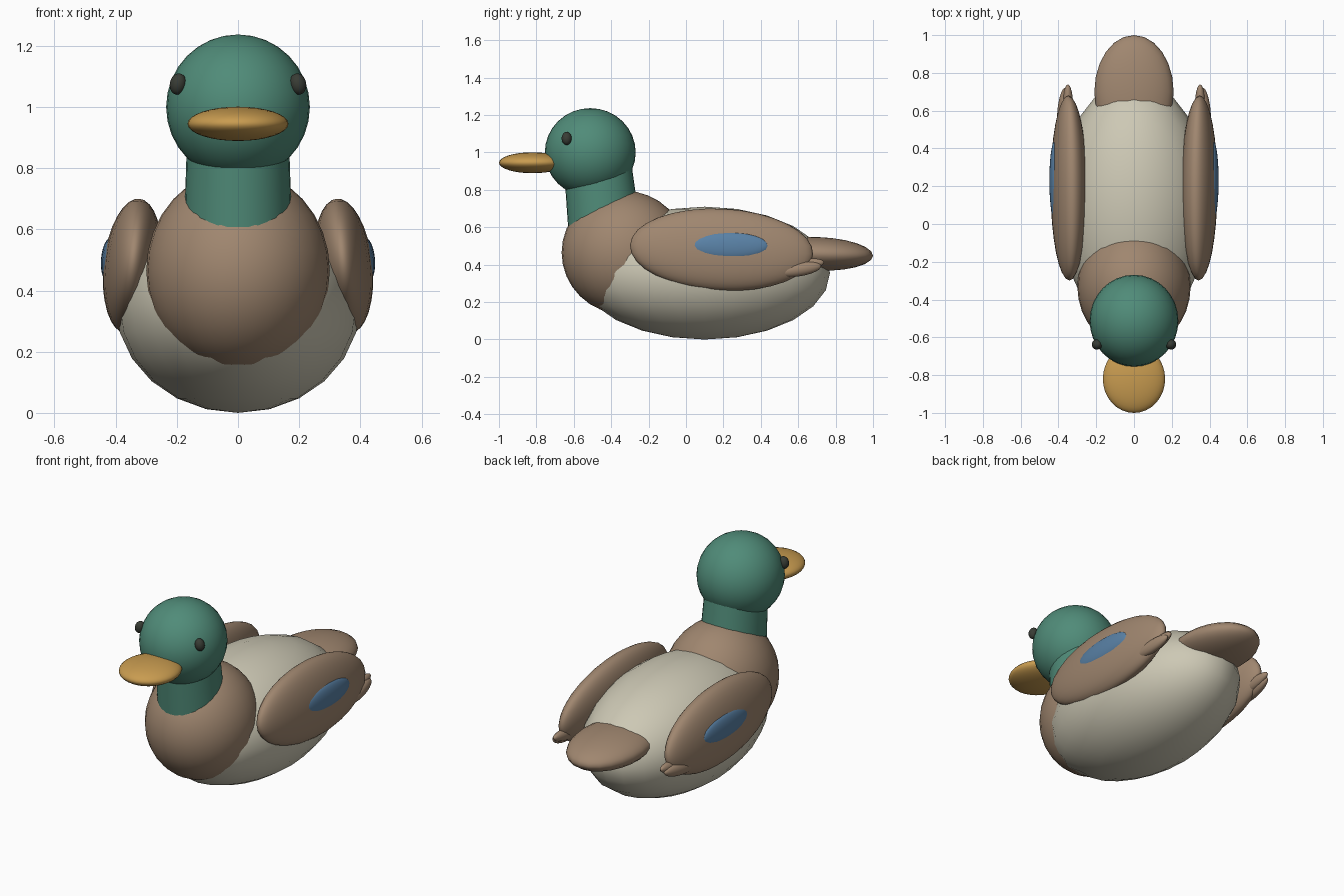
import bpy
from math import radians
from mathutils import Vector

if "Cube" in bpy.data.objects:
    bpy.data.objects.remove(bpy.data.objects["Cube"])


def material(name, rgb):
    m = bpy.data.materials.new(name)
    m.diffuse_color = (*rgb, 1)
    m.use_nodes = True
    m.node_tree.nodes["Principled BSDF"].inputs["Base Color"].default_value = m.diffuse_color
    return m


GREEN = material("green", (0.08, 0.26, 0.19))
BROWN = material("brown", (0.35, 0.24, 0.16))
CREAM = material("cream", (0.61, 0.58, 0.46))
ORANGE = material("orange", (0.58, 0.33, 0.08))
BLUE = material("blue", (0.10, 0.22, 0.38))
DARK = material("dark", (0.04, 0.045, 0.035))


def finish(name, mat):
    ob = bpy.context.object
    ob.name = name
    ob.data.materials.append(mat)
    bpy.ops.object.shade_smooth()
    return ob


def ellipsoid(name, center, radii, mat, rot=(0, 0, 0), segs=24, rings=12):
    bpy.ops.mesh.primitive_uv_sphere_add(segments=segs, ring_count=rings, radius=1, location=center,
                                         rotation=[radians(a) for a in rot])
    bpy.context.object.scale = radii
    return finish(name, mat)


def pair(name, center, radii, mat, rot=(0, 0, 0), **kw):
    # right part and its mirror image on the left
    for side, s in (("right", 1), ("left", -1)):
        ellipsoid(f"{side}_{name}", (s * center[0], center[1], center[2]), radii, mat,
                  (rot[0], s * rot[1], s * rot[2]), **kw)


# Body, chest and tail
ellipsoid("body", (0, 0.10, 0.355), (0.40, 0.67, 0.355), CREAM)
ellipsoid("chest", (0, -0.33, 0.465), (0.30, 0.335, 0.33), BROWN, segs=32, rings=16)
ellipsoid("tail", (0, 0.70, 0.458), (0.21, 0.30, 0.09), BROWN, rot=(-2, 0, 0))

# Neck: slightly tapered, leaning forward
low, high = Vector((0, -0.432, 0.55)), Vector((0, -0.475, 0.95))
bpy.ops.mesh.primitive_cone_add(vertices=32, radius1=0.178, radius2=0.165, depth=(high - low).length,
                                location=(low + high) / 2)
neck = bpy.context.object
neck.rotation_euler = (high - low).to_track_quat('Z', 'Y').to_euler()
neck.rotation_euler = (radians(6), 0, 0)
neck.scale = (1, 1.09, 1)
finish("neck", GREEN)
bpy.ops.object.shade_smooth_by_angle(angle=radians(40))

# Head, beak and eyes
ellipsoid("head", (0, -0.512, 1.0), (0.235, 0.243, 0.237), GREEN, segs=32, rings=16)
ellipsoid("beak", (0, -0.82, 0.945), (0.165, 0.18, 0.056), ORANGE, segs=32, rings=16)
pair("eye", (0.196, -0.638, 1.075), (0.027, 0.027, 0.035), DARK, rot=(0, -12, 0))

# Wings with blue patch and feather tips
pair("wing", (0.345, 0.19, 0.48), (0.095, 0.49, 0.22), BROWN, rot=(-3, -6, 0), segs=32, rings=16)
pair("wing_patch", (0.420, 0.23, 0.50), (0.028, 0.21, 0.073), BLUE, rot=(0, -4, 0))
pair("upper_feather", (0.350, 0.62, 0.395), (0.028, 0.12, 0.034), BROWN, rot=(9, 0, 0))
pair("lower_feather", (0.375, 0.605, 0.375), (0.030, 0.12, 0.037), BROWN, rot=(9, 0, 6))
